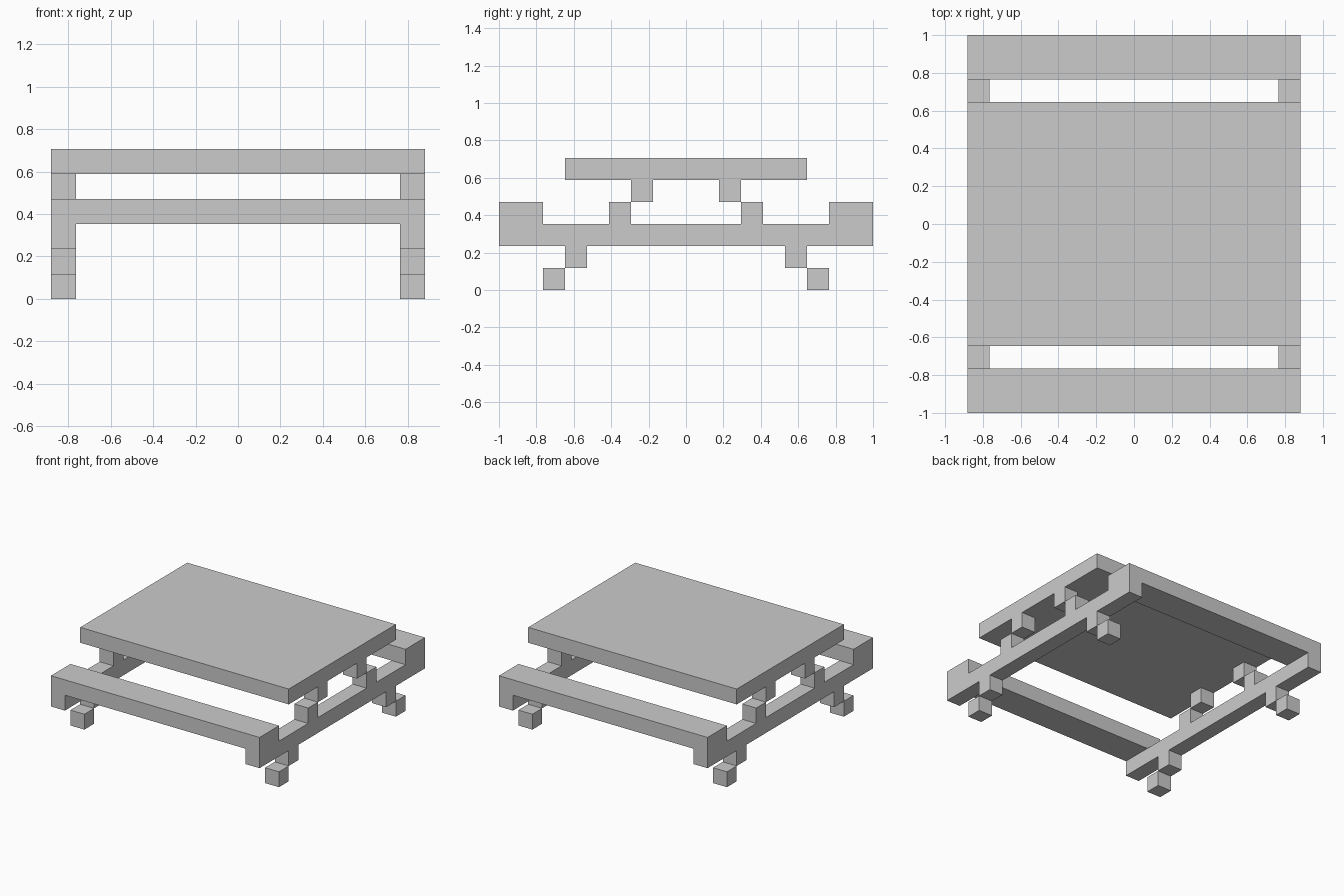
import bpy

if "Cube" in bpy.data.objects:
    bpy.data.objects.remove(bpy.data.objects["Cube"])

U = 2 / 17  # block size: the table is 15 x 17 x 6 blocks


def prism(name, half_profile, x0, x1):
    """Extrude a y/z half profile, mirrored over y = 0, from x0 to x1."""
    profile = half_profile + [(-y, z) for y, z in reversed(half_profile)]
    extrude(name, profile, x0, x1)


def extrude(name, profile, x0, x1):
    n = len(profile)
    verts = [(x * U, y * U, z * U) for x in (x0, x1) for y, z in profile]
    faces = [list(range(n))[::-1], list(range(n, 2 * n))]
    faces += [(i, (i + 1) % n, (i + 1) % n + n, i + n) for i in range(n)]
    # the profile runs anticlockwise seen from +x, so normals face outwards
    mesh = bpy.data.meshes.new(name)
    mesh.from_pydata(verts, [], faces)
    mesh.update()
    bpy.context.collection.objects.link(bpy.data.objects.new(name, mesh))


def box(name, x0, x1, y0, y1, z0, z1):
    extrude(name, [(y0, z0), (y1, z0), (y1, z1), (y0, z1)], x0, x1)


# Table top
box("table_top", -7.5, 7.5, -5.5, 5.5, 5, 6)

# Bench seats, front and back
for end, y in (("front", -7.5), ("back", 7.5)):
    box(end + "_bench_seat", -7.5, 7.5, y - 1, y + 1, 3, 4)

# Side frames: crossbeam with upper leg of the foot and lower step of the brace
frame = [(4.5, 2), (4.5, 1), (5.5, 1), (5.5, 2), (8.5, 2), (8.5, 3),
         (3.5, 3), (3.5, 4), (2.5, 4), (2.5, 3)]
for side, x in (("left", -7), ("right", 7)):
    prism(side + "_side_frame", frame, x - 0.5, x + 0.5)
    # Stepped blocks that finish the slanted legs and table supports
    for end, s in (("front", -1), ("back", 1)):
        for part, y, z in (("foot", 6, 0), ("top_support", 2, 4)):
            box(f"{end}_{side}_{part}", x - 0.5, x + 0.5,
                s * y - 0.5, s * y + 0.5, z, z + 1)
